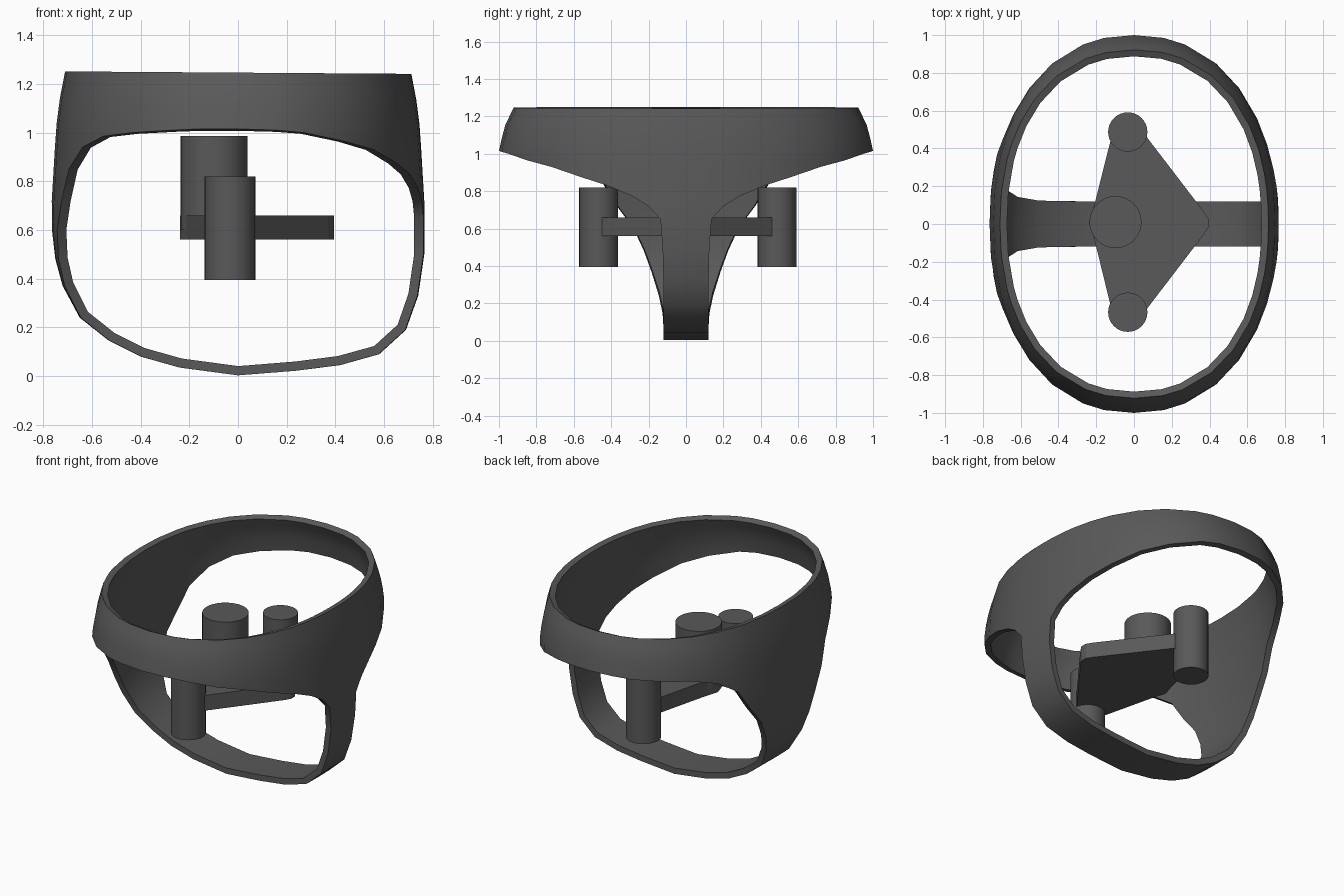
import bpy, bmesh

if "Cube" in bpy.data.objects:
    bpy.data.objects.remove(bpy.data.objects["Cube"])

POWER = 2.2  # slightly squared oval


def across(s):
    return max(0, 1 - abs(s) ** POWER) ** (1 / POWER)


def interp(table, v):
    """Piecewise-linear lookup in rows of (key, value...), keys ascending."""
    if v <= table[0][0]:
        return table[0][1:]
    for a, b in zip(table, table[1:]):
        if v <= b[0]:
            t = (v - a[0]) / (b[0] - a[0])
            return [p + (q - p) * t for p, q in zip(a[1:], b[1:])]
    return table[-1][1:]


dark = bpy.data.materials.new("dark_grey")
dark.diffuse_color = (0.1, 0.1, 0.1, 1)
dark.use_nodes = True
dark.node_tree.nodes["Principled BSDF"].inputs["Base Color"].default_value = dark.diffuse_color


def finish(name, bm):
    mesh = bpy.data.meshes.new(name)
    bm.to_mesh(mesh)
    bm.free()
    mesh.materials.append(dark)
    ob = bpy.data.objects.new(name, mesh)
    bpy.context.collection.objects.link(ob)
    return ob


def select(ob):
    bpy.ops.object.select_all(action='DESELECT')
    ob.select_set(True)
    bpy.context.view_layer.objects.active = ob


# Shell: oval band whose lower edge dips at both sides into a U-shaped strap
RADII = [(0.7, 0.766, 1.0), (1.02, 0.747, 1.0), (1.15, 0.73, 0.968), (1.25, 0.71, 0.92)]
RIGHT = [(0, .72), (.1, .72), (.2, .72), (.29, .775), (.42, .83), (.56, .875),
         (.72, .93), (.85, .965), (.95, 1.0), (.985, 1.01)]
LEFT = [(0, .72), (.185, .72), (.37, .72), (.45, .85), (.58, .94),
        (.72, .985), (.85, 1.0), (.95, 1.01), (.985, 1.015)]


def both(edge):
    return [(-s, z) for s, z in reversed(edge[1:])] + edge


columns = [(1, -1, 1.015)] + [(1, s, z) for s, z in both(RIGHT)]
columns += [(1, 1, 1.015)] + [(-1, s, z) for s, z in reversed(both(LEFT))]

bm = bmesh.new()
ROWS = 5
grid, ends = [], {1: [], -1: []}
for side, s, low in columns:
    col = []
    for r in range(ROWS + 1):
        x_unit = side * across(s)
        top = 1.246 - 0.005 * x_unit
        z = top + (low - top) * r / ROWS
        ax, ay = interp(RADII, z)
        col.append(bm.verts.new((ax * x_unit, ay * s, z)))
    grid.append(col)
    if low == .72:
        ends[side].append(col[-1])
for a, b in zip(grid, grid[1:] + grid[:1]):
    for r in range(ROWS):
        bm.faces.new((a[r], a[r + 1], b[r + 1], b[r]))

# Strap stations: x, z, half width
STRAP = [(-.764, .6, .28), (-.75, .48, .225), (-.72, .37, .185), (-.65, .24, .145),
         (-.53, .145, .125), (-.4, .08, .121), (-.24, .035, .12), (0, .003, .12),
         (.24, .022, .12), (.42, .045, .12), (.58, .09, .12), (.69, .19, .12),
         (.74, .33, .121), (.765, .5, .125), (.766, .65, .137)]
rows = [sorted(ends[-1], key=lambda v: v.co.y)]
for x, z, w in STRAP:
    rows.append([bm.verts.new((x * across(f * w), f * w, z))
                 for f in (-1, -.5, 0, .5, 1)])
rows.append(sorted(ends[1], key=lambda v: v.co.y))
for a, b in zip(rows, rows[1:]):
    for i in range(4):
        bm.faces.new((a[i], a[i + 1], b[i + 1], b[i]))
bmesh.ops.recalc_face_normals(bm, faces=bm.faces[:])
bm.normal_update()
probe = max(bm.faces, key=lambda f: f.calc_center_median().x)
if probe.normal.x < 0:
    bmesh.ops.reverse_faces(bm, faces=bm.faces[:])
shell = finish("shell_frame", bm)
solid = shell.modifiers.new("thickness", 'SOLIDIFY')
solid.thickness = 0.038
solid.offset = -1
# Thickness is applied first so the rim edges stay crisp
select(shell)
bpy.ops.object.modifier_apply(modifier=solid.name)
bpy.ops.object.shade_smooth_by_angle(angle=0.7)


# Upright cylinders
def cylinder(name, x, y, radius, z0, z1):
    bpy.ops.mesh.primitive_cylinder_add(vertices=32, radius=radius, depth=z1 - z0,
                                        location=(x, y, (z0 + z1) / 2))
    ob = bpy.context.object
    ob.name = name
    ob.data.materials.append(dark)
    select(ob)
    bpy.ops.object.shade_smooth_by_angle(angle=0.6)


cylinder("centre_post", -0.098, 0.01, 0.138, 0.6, 0.985)
cylinder("front_cylinder", -0.033, -0.467, 0.104, 0.395, 0.82)
cylinder("back_cylinder", -0.033, 0.487, 0.104, 0.395, 0.82)

# Kite-shaped plate joining the cylinders
outline = [(.395, -.015), (.395, .025), (.37, .065), (.06, .47), (-.117, .47), (-.21, .1),
           (-.238, .01), (-.21, -.08), (-.117, -.46), (.06, -.46), (.37, -.055)]
bm = bmesh.new()
base = bm.faces.new([bm.verts.new((x, y, .56)) for x, y in outline])
ext = bmesh.ops.extrude_face_region(bm, geom=[base], use_keep_orig=True)
bmesh.ops.translate(bm, vec=(0, 0, .1),
                    verts=[g for g in ext["geom"] if isinstance(g, bmesh.types.BMVert)])
bmesh.ops.recalc_face_normals(bm, faces=bm.faces[:])
finish("mounting_plate", bm)
